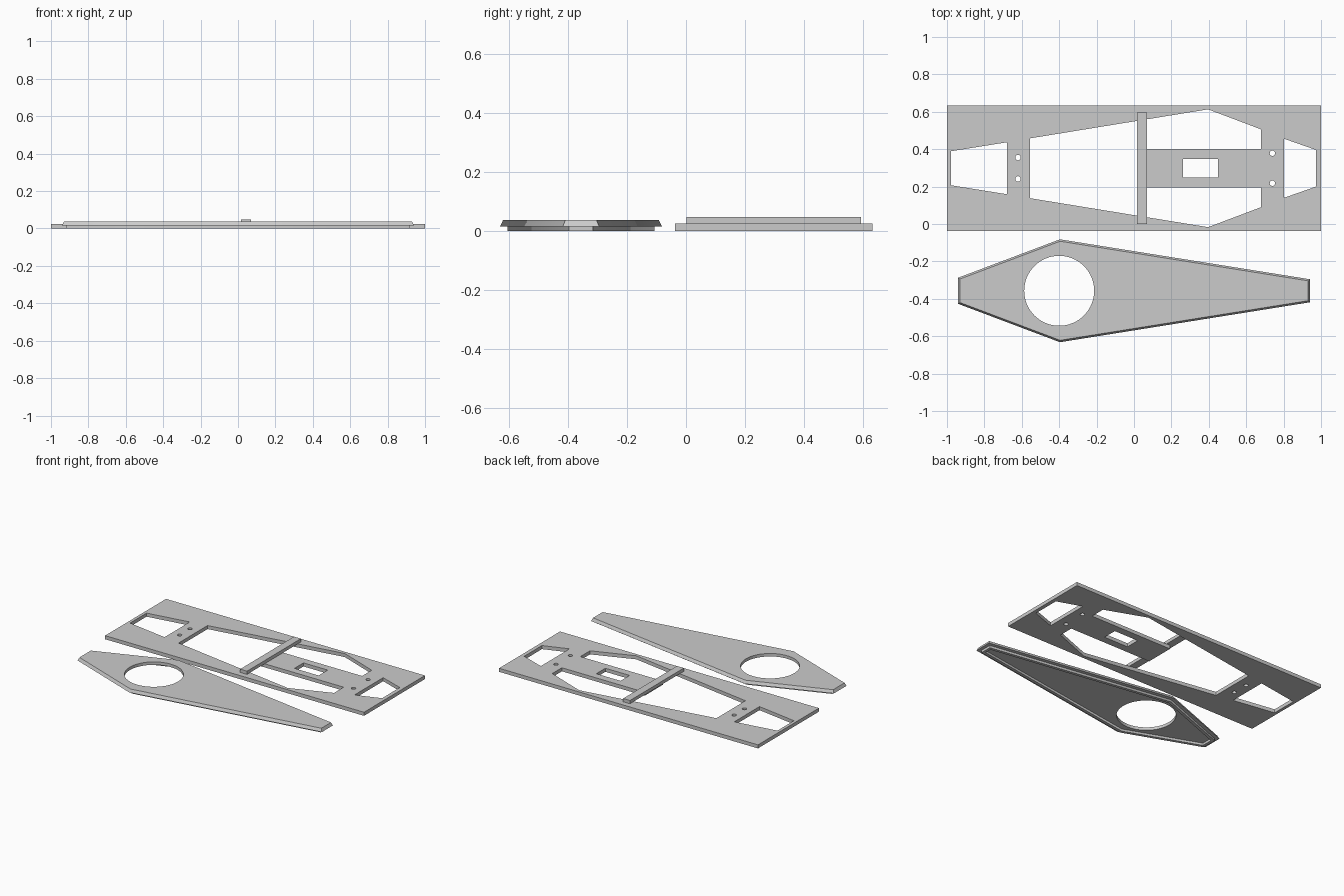
import bpy
import bmesh
from math import cos, sin, tau
from mathutils import Vector

if "Cube" in bpy.data.objects:
    bpy.data.objects.remove(bpy.data.objects["Cube"])

grey = bpy.data.materials.new("plain grey")
grey.use_nodes = True
colour = (0.6, 0.6, 0.6, 1)
grey.diffuse_color = colour
grey.node_tree.nodes["Principled BSDF"].inputs["Base Color"].default_value = colour


def mirrored(half, cy):
    """Closed outline from its upper half, mirrored about the line y = cy."""
    return [(x, cy + h) for x, h in half] + [(x, cy - h) for x, h in reversed(half)]


def circle(cx, cy, r, n):
    return [(cx + r * cos(tau * i / n), cy + r * sin(tau * i / n)) for i in range(n)]


def inset(outline, d):
    """Move every side of a clockwise outline inward by d."""
    pts = [Vector(p) for p in outline]
    result = []
    for i, p in enumerate(pts):
        a = (p - pts[i - 1]).normalized()
        b = (pts[(i + 1) % len(pts)] - p).normalized()
        na, nb = Vector((a.y, -a.x)), Vector((b.y, -b.x))
        result.append(tuple(p + (na + nb) * d / (1 + na.dot(nb))))
    return result


def slab(name, z0, z1, loops, top_loops=None):
    """Solid between two heights; the first loop is the outside, the rest are holes."""
    bm = bmesh.new()
    caps = ([], [])
    for low, high in zip(loops, top_loops or loops):
        rings = []
        for pts, z, cap in ((low, z0, caps[0]), (high, z1, caps[1])):
            ring = [bm.verts.new((x, y, z)) for x, y in pts]
            cap += [bm.edges.new((ring[i - 1], ring[i])) for i in range(len(ring))]
            rings.append(ring)
        a, b = rings
        for i in range(len(a)):
            bm.faces.new((a[i - 1], a[i], b[i], b[i - 1]))
    for cap, up in zip(caps, (-1, 1)):
        bmesh.ops.triangle_fill(bm, edges=cap, use_beauty=True, normal=(0, 0, up))
    bmesh.ops.recalc_face_normals(bm, faces=bm.faces)
    mesh = bpy.data.meshes.new(name)
    bm.to_mesh(mesh)
    bm.free()
    mesh.materials.append(grey)
    obj = bpy.data.objects.new(name, mesh)
    bpy.context.collection.objects.link(obj)
    bpy.ops.object.select_all(action='DESELECT')
    obj.select_set(True)
    bpy.context.view_layer.objects.active = obj
    bpy.ops.object.shade_smooth_by_angle()
    return obj


# Base plate with windows, tongue and bolt holes
MID = 0.298
windows = [
    [(-1, 0.336), (1, 0.336)],                       # outside
    [(-0.979, 0.091), (-0.679, 0.139)],              # left window
    [(-0.556, 0.16), (0.396, 0.315), (0.679, 0.208),
     (0.679, 0.102), (0.04, 0.102)],                 # main window around the tongue
    [(0.262, 0.05), (0.449, 0.05)],                  # slot in the tongue
    [(0.802, 0.158), (0.973, 0.098)],                # right window
]
plate_loops = [mirrored(w, MID) for w in windows]
for x, h in ((-0.62, 0.057), (0.74, 0.08)):
    for side in (-1, 1):
        plate_loops.append(circle(x, MID + side * h, 0.0145, 24))
slab("base_plate", 0, 0.025, plate_loops)

# Crossbar over the main window
slab("crossbar", 0.025, 0.048, [mirrored([(0.016, 0.297), (0.069, 0.297)], MID)])

# Lid with sloping sides, round opening and a locating rim underneath
lid = mirrored([(-0.941, 0.0695), (-0.396, 0.275), (0.941, 0.0615)], -0.357)
opening = circle(-0.4, -0.357, 0.187, 64)
slab("lid", 0.016, 0.037, [lid, opening], [inset(lid, 0.01), opening])
slab("lid_rim", 0, 0.016, [inset(lid, 0.024), inset(lid, 0.044)])
